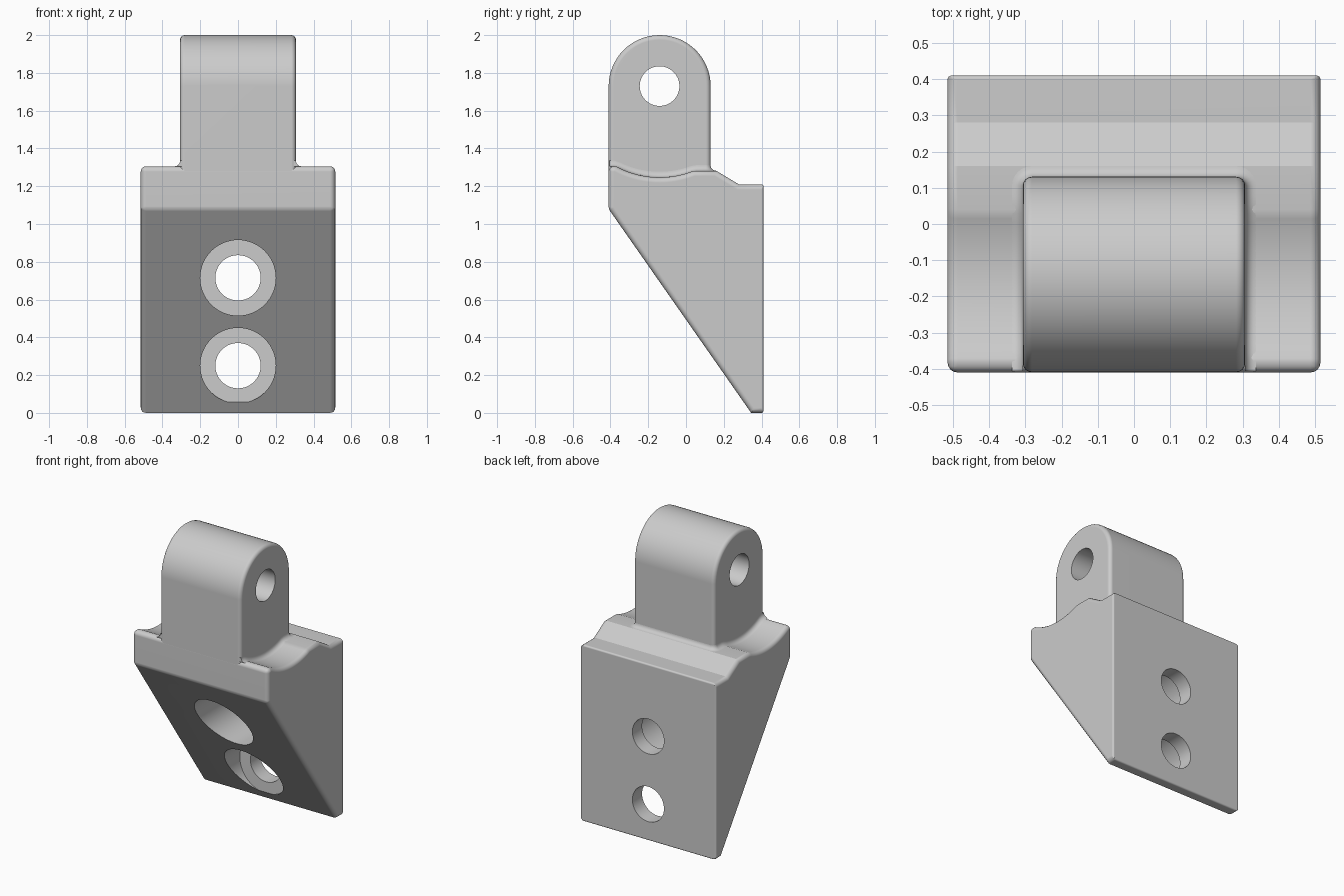
import bpy, bmesh
from math import sin, cos, pi, sqrt, radians
from mathutils import Matrix

cube = bpy.data.objects.get("Cube")
if cube:
    bpy.data.objects.remove(cube)

grey = bpy.data.materials.new("light_grey")
grey.use_nodes = True
grey.diffuse_color = (0.6, 0.6, 0.6, 1)
grey.node_tree.nodes["Principled BSDF"].inputs["Base Color"].default_value = (0.6, 0.6, 0.6, 1)

HALF, LUG_HALF = 0.515, 0.307          # half widths of body and lug
PIN_Y, PIN_Z, LUG_R = -0.14, 1.73, 0.27
SADDLE_R, FILLET = 0.483, 0.03
FRONT, BACK = -0.41, 0.41


def make_object(name, bm):
    bmesh.ops.recalc_face_normals(bm, faces=bm.faces)
    mesh = bpy.data.meshes.new(name)
    bm.to_mesh(mesh)
    bm.free()
    mesh.materials.append(grey)
    ob = bpy.data.objects.new(name, mesh)
    bpy.context.collection.objects.link(ob)
    return ob


def prism(name, profile, half, weight):
    """Extrude a (y, z) profile along x; weight(a, b) gives each edge's bevel."""
    bm = bmesh.new()
    rings = [[bm.verts.new((x, y, z)) for y, z in profile] for x in (-half, half)]
    for ring in rings:
        bm.faces.new(ring)
    for i in range(len(profile)):
        j = (i + 1) % len(profile)
        bm.faces.new((rings[0][i], rings[0][j], rings[1][j], rings[1][i]))
    layer = bm.edges.layers.float.new("bevel_weight_edge")
    for e in bm.edges:
        e[layer] = weight(e.verts[0].co, e.verts[1].co)
    return make_object(name, bm)


def activate(ob):
    bpy.ops.object.select_all(action='DESELECT')
    ob.select_set(True)
    bpy.context.view_layer.objects.active = ob


def bevel(ob, width):
    mod = ob.modifiers.new("round_edges", 'BEVEL')
    mod.limit_method = 'WEIGHT'
    mod.width, mod.segments = width, 4
    mod.use_clamp_overlap = False
    activate(ob)
    bpy.ops.object.modifier_apply(modifier=mod.name)


def drill(ob, radius, centre, depth, axis):
    """Cut a round hole centred on a point along the x or y axis."""
    bm = bmesh.new()
    turn = Matrix.Rotation(pi / 2, 4, 'Y' if axis == 'x' else 'X')
    bmesh.ops.create_cone(bm, cap_ends=True, segments=64, radius1=radius, radius2=radius,
                          depth=depth, matrix=Matrix.Translation(centre) @ turn)
    cutter = make_object("hole_cutter", bm)
    cutter.hide_render = True
    mod = ob.modifiers.new("hole", 'BOOLEAN')
    mod.operation, mod.solver, mod.object = 'DIFFERENCE', 'EXACT', cutter
    activate(ob)
    bpy.ops.object.modifier_apply(modifier=mod.name)
    bpy.data.objects.remove(cutter)


def finish(ob):
    activate(ob)
    bpy.ops.object.shade_smooth_by_angle(angle=radians(28))
    mod = ob.modifiers.new("clean_shading", 'WEIGHTED_NORMAL')
    mod.keep_sharp = True


def top_z(y):
    """Height of the saddle on the body's top."""
    y = min(max(y, -0.37), 0.04)
    return PIN_Z - sqrt(SADDLE_R ** 2 - (y - PIN_Y) ** 2)


# Wedge body with a saddle top and a stepped back
saddle = [-0.37 + 0.41 * i / 16 for i in range(17)]
body_profile = [(BACK, 0), (0.345, 0), (FRONT, 1.08), (FRONT, top_z(FRONT))]
body_profile += [(y, top_z(y)) for y in saddle]
body_profile += [(0.16, top_z(0.16)), (0.28, 1.21), (BACK, 1.21)]


def body_weight(a, b):
    if min(a.y, b.y) > BACK - 0.001:
        return 0.4
    if a.x == b.x:
        return 1
    if a.y < FRONT + 0.001:
        return 1 if a.z > 1.2 else 0.5
    return 0


body = prism("wedge_body", body_profile, HALF, body_weight)
bevel(body, 0.028)
for z in (0.25, 0.715):
    drill(body, 0.12, (0, 0, z), 2, 'y')
    drill(body, 0.2, (0, 0.305 - 0.75, z), 1.5, 'y')     # counterbore
finish(body)

# Upright lug with a round top and a cross pin hole
lug_profile = [(PIN_Y + LUG_R * cos(pi * i / 32), PIN_Z + LUG_R * sin(pi * i / 32))
               for i in range(33)]
lug_profile += [(PIN_Y - LUG_R, 1.2), (PIN_Y + LUG_R, 1.2)]
lug = prism("pin_lug", lug_profile, LUG_HALF,
            lambda a, b: float(a.x == b.x and max(a.z, b.z) > 1.25))
lug.location.y = 0.0005
bevel(lug, 0.025)
drill(lug, 0.105, (0, PIN_Y, PIN_Z), 2, 'x')
finish(lug)

# Concave fillet where the lug meets the body
bm = bmesh.new()
rings = []
for k in range(7):
    t = pi / 2 * k / 6
    out, up = FILLET * (1 - sin(t)), FILLET * (1 - cos(t))
    r = 0.025 + out
    xc, yc = LUG_HALF - 0.025, PIN_Y + LUG_R - 0.025
    right = [(xc + r, FRONT + 0.004 + (yc - FRONT - 0.004) * i / 20) for i in range(20)]
    right += [(xc + r * cos(pi / 2 * i / 6), yc + r * sin(pi / 2 * i / 6)) for i in range(7)]
    outline = right + [(-x, y) for x, y in reversed(right)]
    rings.append([bm.verts.new((x, y, top_z(y) + up)) for x, y in outline])
for low, high in zip(rings, rings[1:]):
    for i in range(len(low)):
        j = (i + 1) % len(low)
        bm.faces.new((low[i], low[j], high[j], high[i]))
finish(make_object("lug_fillet", bm))
